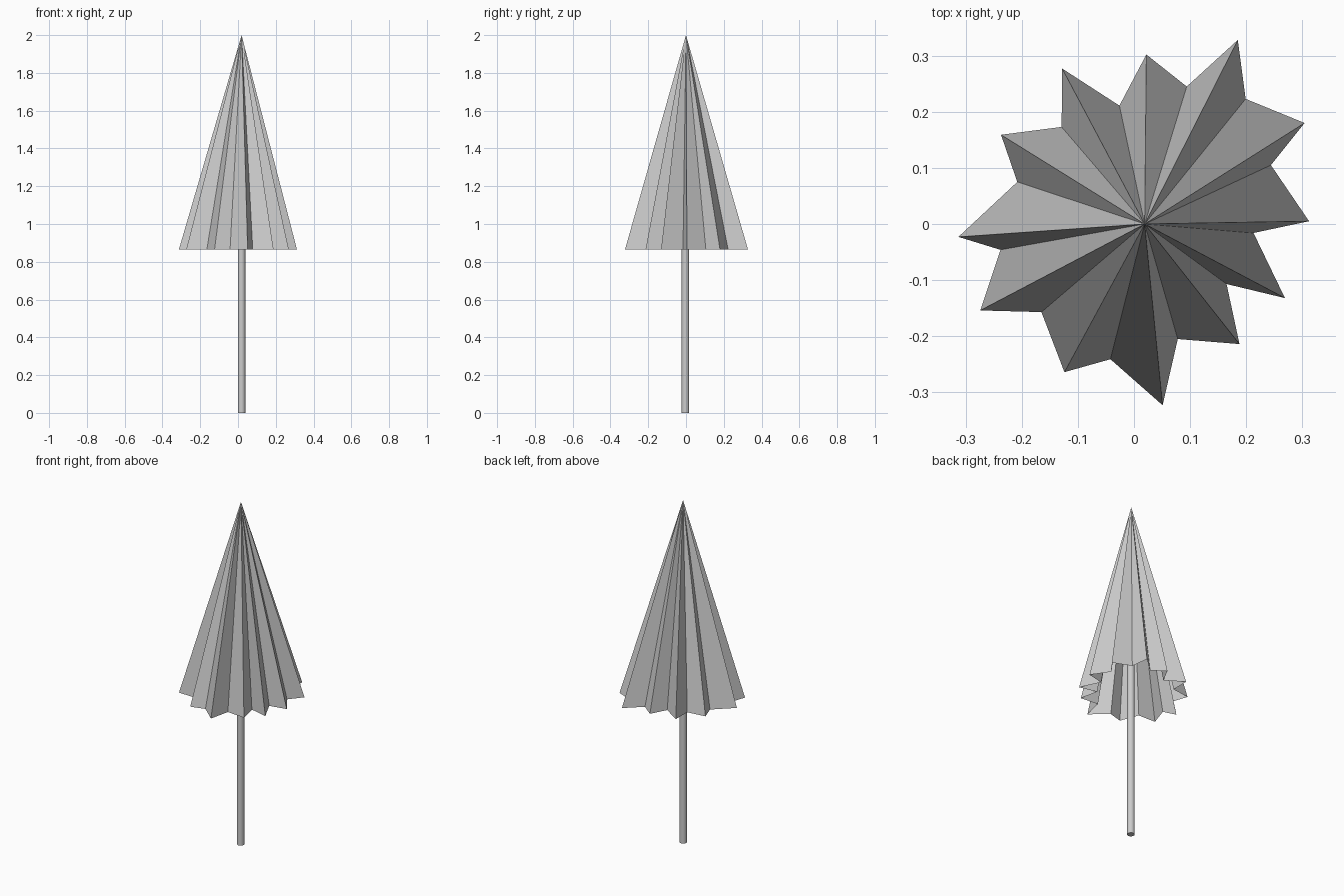
import bpy, bmesh, math
from mathutils import Vector

cube = bpy.data.objects.get("Cube")
if cube:
    bpy.data.objects.remove(cube, do_unlink=True)

APEX = Vector((0.019, 0.0, 2.0))
RIM_Z = 0.865

grey = bpy.data.materials.new("light grey")
grey.use_nodes = True
colour = (0.6, 0.6, 0.6, 1)
grey.diffuse_color = colour
grey.node_tree.nodes["Principled BSDF"].inputs["Base Color"].default_value = colour


def add_object(name, bm):
    mesh = bpy.data.meshes.new(name)
    bm.to_mesh(mesh)
    bm.free()
    mesh.materials.append(grey)
    obj = bpy.data.objects.new(name, mesh)
    bpy.context.collection.objects.link(obj)
    return obj


# Folded canopy: uneven pleats, ridge and valley in turn, open underneath
rim = [(.312, .005), (.244, .105), (.304, .18), (.199, .223),
       (.185, .328), (.094, .245), (.022, .302), (-.026, .211),
       (-.128, .277), (-.129, .173), (-.237, .159), (-.208, .075),
       (-.313, -.023), (-.238, -.046), (-.274, -.154), (-.165, -.157),
       (-.124, -.264), (-.042, -.241), (.051, -.323), (.078, -.205),
       (.188, -.214), (.165, -.107), (.269, -.132), (.213, -.016)]
bm = bmesh.new()
tip = bm.verts.new(APEX)
ring = [bm.verts.new((x, y, RIM_Z)) for x, y in rim]
for a, b in zip(ring, ring[1:] + ring[:1]):
    bm.faces.new((a, b, tip))
add_object("canopy", bm)

# Pole, running up inside the canopy
POLE_TOP = 1.8
bm = bmesh.new()
bmesh.ops.create_cone(bm, cap_ends=True, segments=16, radius1=0.02,
                      radius2=0.02, depth=POLE_TOP)
bmesh.ops.translate(bm, verts=bm.verts, vec=(APEX.x, -0.003, POLE_TOP / 2))
pole = add_object("pole", bm)
bpy.ops.object.select_all(action="DESELECT")
pole.select_set(True)
bpy.context.view_layer.objects.active = pole
bpy.ops.object.shade_smooth_by_angle(angle=math.radians(40))
